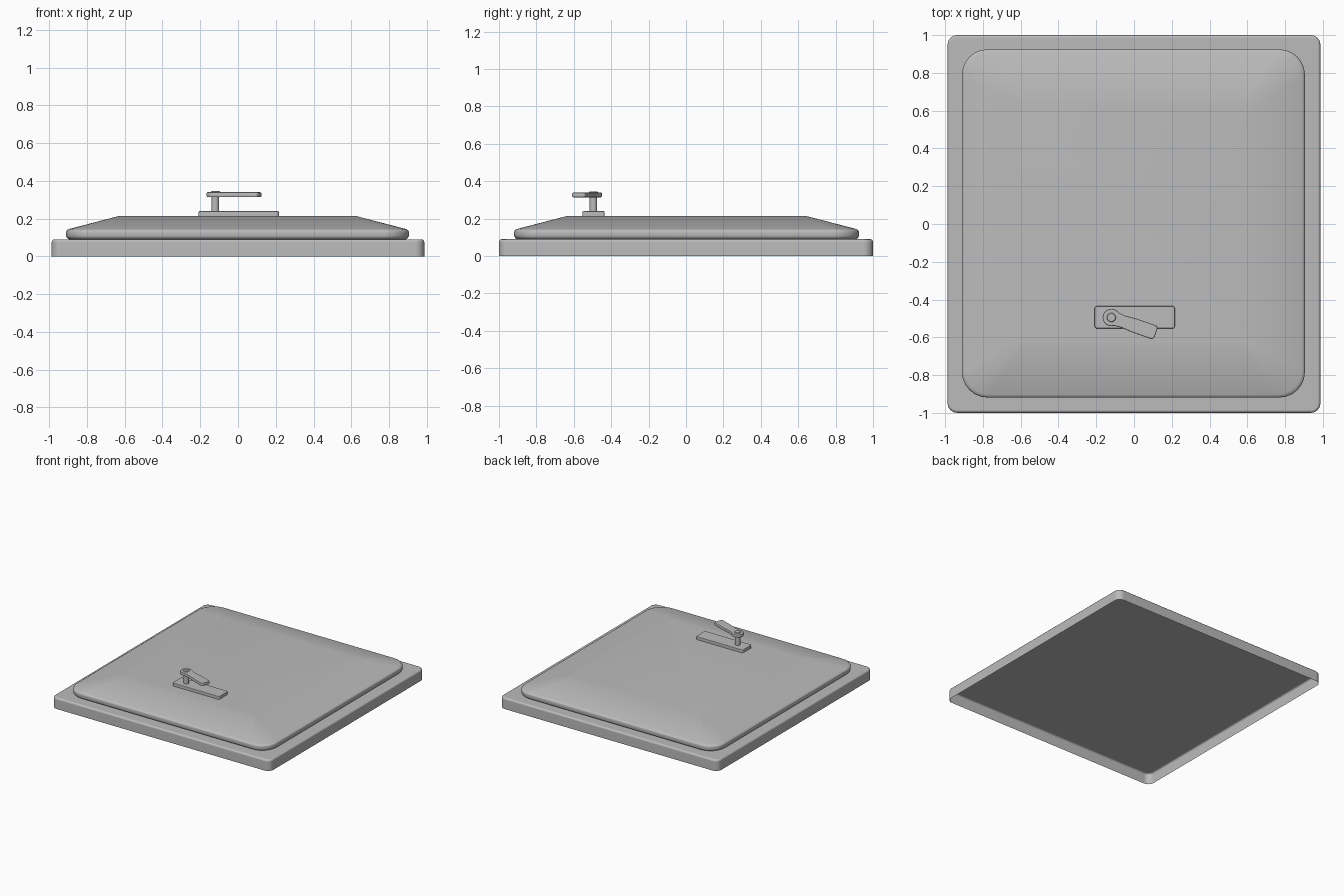
import bpy, bmesh
from math import sin, cos, pi, atan2
from mathutils import Matrix

if "Cube" in bpy.data.objects:
    bpy.data.objects.remove(bpy.data.objects["Cube"], do_unlink=True)

metal = bpy.data.materials.new("grey metal")
metal.use_nodes = True
grey = (0.5, 0.5, 0.5, 1)
metal.diffuse_color = grey
metal.node_tree.nodes["Principled BSDF"].inputs["Base Color"].default_value = grey


def rounded_rect(hx, hy, r, steps=6):
    """Outline of a rectangle with rounded corners, counter-clockwise."""
    points = []
    for i, (sx, sy) in enumerate([(1, 1), (-1, 1), (-1, -1), (1, -1)]):
        for k in range(steps + 1):
            a = (i + k / steps) * pi / 2
            points.append((sx * (hx - r) + r * cos(a), sy * (hy - r) + r * sin(a)))
    return points


def loft(name, rings, bottom=True, place=Matrix(), angle=0.7):
    """Skin a stack of (outline, z) rings and cap the ends."""
    bm = bmesh.new()
    loops = [[bm.verts.new((x, y, z)) for x, y in pts] for pts, z in rings]
    for low, high in zip(loops, loops[1:]):
        n = len(low)
        for i in range(n):
            j = (i + 1) % n
            bm.faces.new((low[i], low[j], high[j], high[i]))
    bm.faces.new(loops[-1])
    if bottom:
        bm.faces.new(loops[0][::-1])
    mesh = bpy.data.meshes.new(name)
    bm.to_mesh(mesh)
    bm.free()
    mesh.materials.append(metal)
    obj = bpy.data.objects.new(name, mesh)
    bpy.context.collection.objects.link(obj)
    obj.matrix_world = place
    bpy.ops.object.select_all(action="DESELECT")
    obj.select_set(True)
    bpy.context.view_layer.objects.active = obj
    bpy.ops.object.shade_smooth_by_angle(angle=angle)
    # keep the large flat faces looking flat
    weighted = obj.modifiers.new("flat faces", "WEIGHTED_NORMAL")
    weighted.keep_sharp = True
    return obj


def soft_slab(name, outline, z0, z1, edge, place=Matrix()):
    """Flat piece with softened rims; outline(inset) gives its shape."""
    stack = [(edge, z0), (edge * 0.3, z0 + edge * 0.3), (0, z0 + edge),
             (0, z1 - edge), (edge * 0.3, z1 - edge * 0.3), (edge, z1)]
    return loft(name, [(outline(d), z) for d, z in stack], place=place)


def circle(r, n=24):
    return [(r * cos(2 * pi * i / n), r * sin(2 * pi * i / n)) for i in range(n)]


# Base frame: a shallow tray, open underneath
frame = [(0, 0), (0, 0.075), (0.002, 0.082), (0.007, 0.088), (0.015, 0.09)]
loft("base_frame", [(rounded_rect(0.987 - d, 1 - d, 0.05 - d), z) for d, z in frame],
     bottom=False)

# Lid: rounded rim, then a shallow slope up to a flat top
lid = [(0.017, 0.09, 0.12), (0.006, 0.097, 0.13), (0, 0.108, 0.135), (0, 0.13, 0.135),
       (0.004, 0.138, 0.135), (0.016, 0.145, 0.13), (0.285, 0.215, 0.03)]
loft("lid", [(rounded_rect(0.908 - d, 0.922 - d, r), z) for d, z, r in lid],
     place=Matrix.Translation((-0.003, 0.003, 0)), angle=1.2)

# Handle: mounting plate, post, lever and pin head
soft_slab("handle_plate", lambda d: rounded_rect(0.212 - d, 0.059 - d, 0.012 - d / 2),
          0.205, 0.24, 0.005, Matrix.Translation((0.004, -0.494, 0)))

pivot = Matrix.Translation((-0.12, -0.495, 0))
loft("handle_post", [(circle(0.02), z) for z in (0.235, 0.32)], place=pivot)
loft("handle_pin", [(circle(0.024), 0.335), (circle(0.024), 0.342), (circle(0.021), 0.345)],
     place=pivot)


def lever_outline(d):
    """Round head, slim neck and a wider rounded end."""
    head, half, length, r = 0.046 - d, 0.038 - d, 0.25 - d, 0.016
    points = [(head * cos(a), head * sin(a))
              for a in [pi * (0.3 + 1.4 * k / 16) for k in range(17)]]
    lower = [(0.065, -0.033 + d), (0.13, -half)]
    tip = [(length - r + r * cos(k * pi / 8), half - r + r * sin(k * pi / 8))
           for k in range(5)]
    points += lower + [(x, -y) for x, y in reversed(tip)] + tip
    return points + [(x, -y) for x, y in reversed(lower)]


soft_slab("handle_lever", lever_outline, 0.314, 0.34, 0.006,
          pivot @ Matrix.Rotation(atan2(-0.08, 0.23), 4, "Z"))
